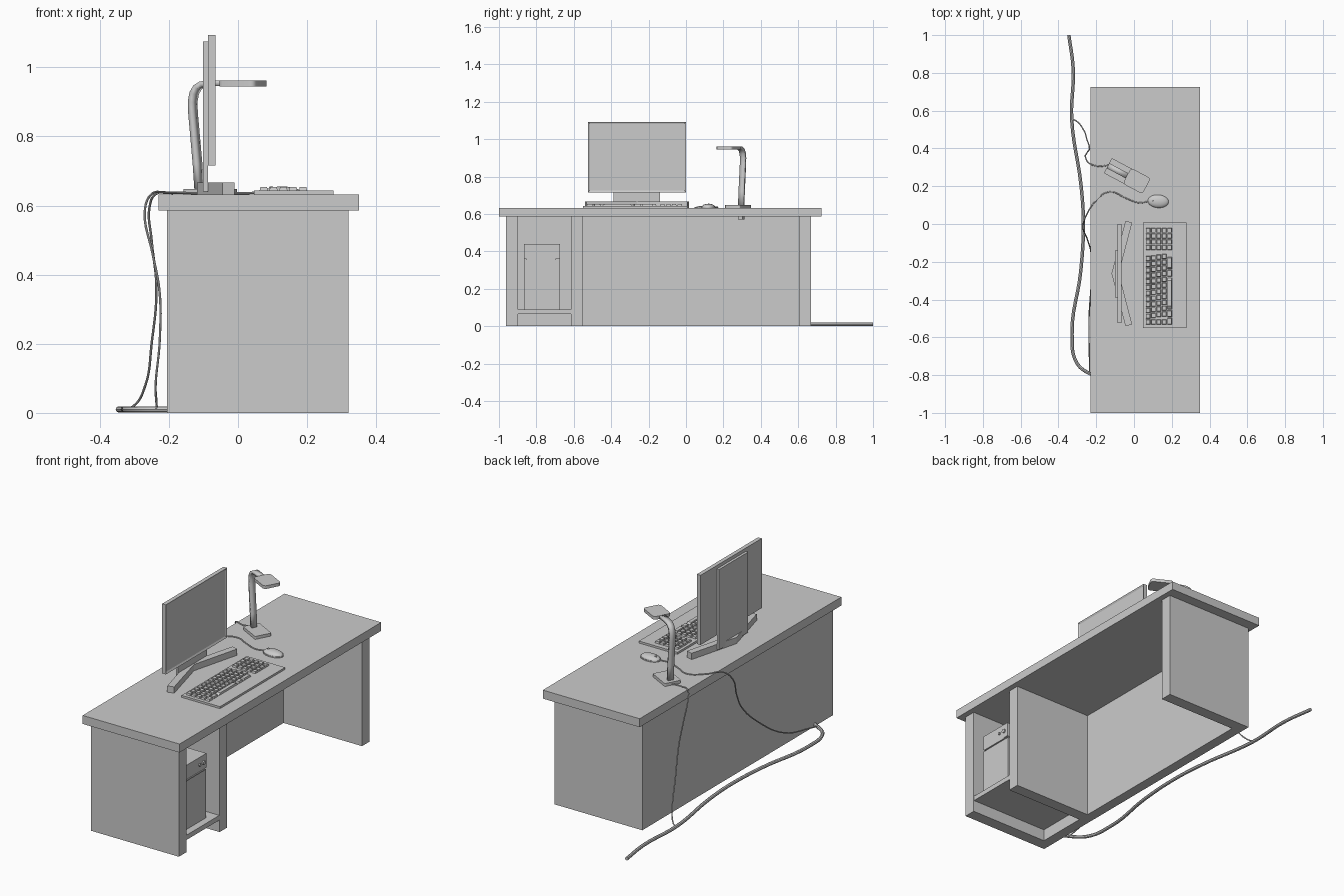
import bpy, bmesh, math
from mathutils import Matrix, Vector

if "Cube" in bpy.data.objects:
    bpy.data.objects.remove(bpy.data.objects["Cube"])


def finish(name, bm, matrix=None):
    bmesh.ops.recalc_face_normals(bm, faces=bm.faces)
    me = bpy.data.meshes.new(name)
    bm.to_mesh(me)
    bm.free()
    ob = bpy.data.objects.new(name, me)
    bpy.context.collection.objects.link(ob)
    if matrix:
        me.transform(matrix)
    return ob


def add_box(bm, x, y, z):
    m = Matrix.Translation([(a + b) / 2 for a, b in (x, y, z)]) @ Matrix.Diagonal(
        [b - a for a, b in (x, y, z)] + [1])
    return bmesh.ops.create_cube(bm, size=1, matrix=m)["verts"]


def box(name, x, y, z, matrix=None):
    bm = bmesh.new()
    add_box(bm, x, y, z)
    return finish(name, bm, matrix)


def prism(name, outline, z0, z1, matrix=None):
    bm = bmesh.new()
    f = bm.faces.new([bm.verts.new((x, y, z0)) for x, y in outline])
    top = bmesh.ops.extrude_face_region(bm, geom=[f])["geom"]
    bmesh.ops.translate(bm, vec=(0, 0, z1 - z0),
                        verts=[v for v in top if isinstance(v, bmesh.types.BMVert)])
    return finish(name, bm, matrix)


def smooth(ob):
    bpy.ops.object.select_all(action='DESELECT')
    ob.select_set(True)
    bpy.context.view_layer.objects.active = ob
    bpy.ops.object.shade_smooth_by_angle(angle=math.radians(35))


def cable(name, pts, radius):
    cu = bpy.data.curves.new(name, 'CURVE')
    cu.dimensions = '3D'
    cu.bevel_depth, cu.bevel_resolution = radius, 2
    cu.resolution_u, cu.use_fill_caps = 6, True
    sp = cu.splines.new('BEZIER')
    sp.bezier_points.add(len(pts) - 1)
    for bp, p in zip(sp.bezier_points, pts):
        bp.co = p
        bp.handle_left_type = bp.handle_right_type = 'AUTO'
    ob = bpy.data.objects.new(name, cu)
    bpy.context.collection.objects.link(ob)
    bpy.ops.object.select_all(action='DESELECT')
    ob.select_set(True)
    bpy.context.view_layer.objects.active = ob
    bpy.ops.object.convert(target='MESH')
    smooth(bpy.context.object)


# Desk: top, E-shaped frame (back plus three uprights), low shelf
TOP = 0.632
box("desk_top", (-.23, .35), (-1, .725), (.586, TOP))
B, I, F = -.206, -.15, .32
prism("desk_frame", [(B, -.963), (F, -.963), (F, -.898), (I, -.898), (I, -.614), (F, -.614),
                     (F, -.55), (I, -.55), (I, .604), (F, .604), (F, .668), (B, .668)], 0, .586)
box("desk_shelf", (I, F - .002), (-.898, -.614), (.064, .09))

# Computer case with a drive bay, slot and buttons on its front
box("case_body", (-.13, .272), (-.866, -.674), (.09, .44))
box("case_upper_front", (.272, .283), (-.866, -.674), (.363, .44))
box("case_lower_front", (.272, .28), (-.866, -.674), (.09, .353))
box("case_drive_slot", (.272, .286), (-.855, -.695), (.355, .361))
for i, (y, r) in enumerate([(-.70, .011), (-.735, .007)]):
    bm = bmesh.new()
    bmesh.ops.create_cone(bm, cap_ends=True, segments=16, radius1=r, radius2=r, depth=.012,
                          matrix=Matrix.Translation((.284, y, .4)) @ Matrix.Rotation(math.pi / 2, 4, 'Y'))
    smooth(finish(f"case_button_{i + 1}", bm))

# Monitor panel with a recessed screen
bm = bmesh.new()
add_box(bm, (-.087, -.065), (-.524, 0), (.716, 1.093))
front = max(bm.faces, key=lambda f: f.calc_center_median().x)
bmesh.ops.inset_region(bm, faces=[front], thickness=.014)
bmesh.ops.translate(bm, verts=front.verts, vec=(-.005, 0, 0))
finish("monitor_screen", bm)
box("monitor_stand", (-.101, -.087), (-.388, -.139), (.64, 1.075))

# V-shaped monitor feet, mirrored about the monitor centre
MY = -.262
V = [(-.119, 0), (-.045, .279), (-.010, .269), (-.080, 0)]
prism("monitor_feet", [(x, MY + y) for x, y in V] + [(V[2][0], MY - V[2][1]), (V[1][0], MY - V[1][1])],
      TOP, .666)

# Keyboard tray and keys
box("keyboard_base", (.047, .277), (-.55, .007), (TOP, .643))
bm = bmesh.new()


def key(x, y, wx, wy):
    vs = add_box(bm, (x, x + wx), (y, y + wy), (.641, .653))
    c = Vector((x + wx / 2, y + wy / 2, 0))
    for v in vs:
        if v.co.z > .65:
            v.co.x = c.x + (v.co.x - c.x) * .8
            v.co.y = c.y + (v.co.y - c.y) * .8


PX, PY = .0285, .0305
for r in range(5):
    x = .062 + r * PX
    if r < 4:
        for c in range(12):
            key(x, -.532 + c * PY + (0, .004, .008, .012)[r] * (c > 0), PX - .004, PY - .004)
    else:
        for y, w in [(-.532, .036), (-.492, .036), (-.452, .17), (-.278, .036), (-.238, .064)]:
            key(x, y, PX - .004, w)
    for c in range(4):
        key(x, -.138 + c * PY, PX - .004, PY - .004)
finish("keyboard_keys", bm)

# Mouse: flattened half dome with a skirt and a wheel
bm = bmesh.new()
bmesh.ops.create_uvsphere(bm, u_segments=24, v_segments=12, radius=1)
for v in bm.verts:
    v.co.z = max(v.co.z, -.2)
bmesh.ops.remove_doubles(bm, verts=bm.verts, dist=1e-4)
tilt = Matrix.Translation((.128, .12, TOP + .005)) @ Matrix.Rotation(math.radians(-4), 4, 'Z')
smooth(finish("mouse_body", bm, tilt @ Matrix.Diagonal((.056, .035, .018, 1))))
bm = bmesh.new()
bmesh.ops.create_cone(bm, cap_ends=True, segments=16, radius1=1, radius2=1, depth=TOP * .01,
                      matrix=Matrix.Diagonal((.058, .037, 1, 1)))
smooth(finish("mouse_skirt", bm, tilt @ Matrix.Translation((0, 0, -.002))))
bm = bmesh.new()
bmesh.ops.create_cone(bm, cap_ends=True, segments=12, radius1=.007, radius2=.007, depth=.006,
                      matrix=Matrix.Rotation(math.pi / 2, 4, 'X'))
smooth(finish("mouse_wheel", bm, tilt @ Matrix.Translation((-.032, 0, .012))))

# Desk lamp, built along its own axis and then turned
LAMP = Matrix.Translation((-.08, .278, 0)) @ Matrix.Rotation(math.radians(-28), 4, 'Z')


def rounded(x0, x1, hw, r, n=4):
    pts = []
    for cx, cy, a in [(x1 - r, hw - r, 0), (x0 + r, hw - r, 90), (x0 + r, r - hw, 180), (x1 - r, r - hw, 270)]:
        for i in range(n + 1):
            t = math.radians(a + 90 * i / n)
            pts.append((cx + r * math.cos(t), cy + r * math.sin(t)))
    return pts


smooth(prism("lamp_base", rounded(-.066, .066, .045, .006), TOP, .648, LAMP))
smooth(prism("lamp_head", rounded(.048, .166, .047, .016), .945, .962, LAMP))
box("lamp_fixing", (-.05, -.025), (-.014, .014), (.57, .59), LAMP)

# Lamp arm: bent flat bar
bm = bmesh.new()
path = [(-.036, .64), (-.042, .72), (-.05, .80), (-.057, .87), (-.058, .90), (-.053, .925),
        (-.042, .942), (-.025, .951), (0, .954), (.06, .954)]
rows = [[bm.verts.new((s, y, z)) for y in (-.015, .015)] for s, z in path]
for a, b in zip(rows, rows[1:]):
    bm.faces.new((a[0], a[1], b[1], b[0]))
arm = finish("lamp_arm", bm, LAMP)
sol = arm.modifiers.new("thickness", 'SOLIDIFY')
sol.thickness, sol.offset = .016, 0
smooth(arm)

# Cables: thick one on the floor, thin ones from mouse and lamp
cable("floor_cable", [(-.345, 1, .01), (-.322, .82, .01), (-.33, .555, .01), (-.28, .2, .01), (-.268, 0, .01),
                      (-.282, -.25, .01), (-.328, -.58, .01), (-.30, -.74, .01), (-.20, -.812, .01)], .009)
cable("mouse_cable", [(.075, .12, .638), (.03, .112, .636), (-.04, .135, .636), (-.13, .17, .636),
                      (-.205, .12, .637), (-.25, .05, .633), (-.27, -.01, .58), (-.247, -.08, .46),
                      (-.228, -.15, .36), (-.226, -.3, .22), (-.238, -.5, .09), (-.236, -.72, .03),
                      (-.235, -.8, .012)], .0035)
cable("lamp_cable", [(-.13, .312, .638), (-.19, .306, .636), (-.235, .32, .635), (-.256, .35, .595),
                     (-.25, .375, .5), (-.236, .40, .36), (-.25, .45, .2), (-.268, .5, .08),
                     (-.305, .545, .018), (-.33, .558, .012)], .0035)
